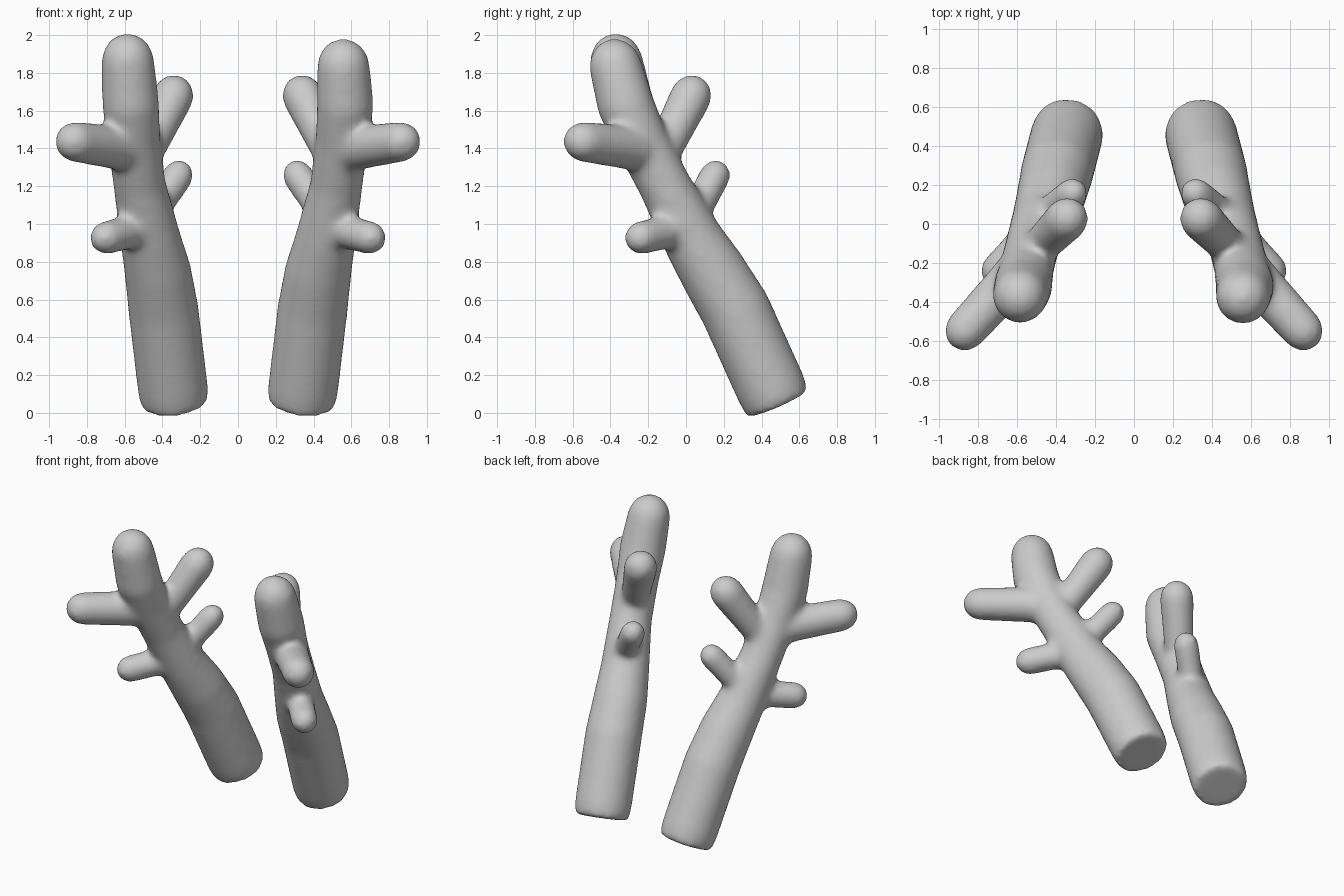
import bpy, bmesh, math
from mathutils import Vector

if "Cube" in bpy.data.objects:
    bpy.data.objects.remove(bpy.data.objects["Cube"])

SIDES = 24


def limb(bm, pts):
    """Tapered tube through (x, y, z, radius) points: flat start, domed end."""
    path = [(Vector(p[:3]), p[3]) for p in pts]
    end, r = path[-1]
    d = (end - path[-2][0]).normalized()
    for a in (20, 40, 60, 80):
        t = math.radians(a)
        path.append((end + d * r * 1.08 * math.sin(t), r * math.cos(t)))
    rings = []
    for i, (c, r) in enumerate(path):
        t = (path[min(i + 1, len(path) - 1)][0] - path[max(i - 1, 0)][0]).normalized()
        u = t.cross(Vector((0.55, -0.83, 0.05))).normalized()
        v = t.cross(u)
        rings.append([bm.verts.new(c + r * (u * math.cos(a) + v * math.sin(a)))
                      for a in (2 * math.pi * k / SIDES for k in range(SIDES))])
    for a, b in zip(rings, rings[1:]):
        for k in range(SIDES):
            n = (k + 1) % SIDES
            bm.faces.new((a[k], a[n], b[n], b[k]))
    bm.faces.new(rings[0][::-1])
    bm.faces.new(rings[-1])


def tine(bm, root, end, r0, r1):
    """Straight branch swelling or tapering from root to rounded end."""
    limb(bm, [(*root, r0), (*end, r1)])


def antler(name, sx, tip):
    bm = bmesh.new()
    # main beam
    limb(bm, [(-0.335, 0.487, 0.045, 0.178), (-0.345, 0.45, 0.13, 0.187),
              (-0.395, 0.26, 0.55, 0.187), (-0.425, 0.14, 0.75, 0.178),
              (-0.465, 0.03, 0.93, 0.16), (-0.52, -0.11, 1.2, 0.14),
              (-0.55, -0.23, 1.43, 0.14), (-0.568, -0.32, 1.63, 0.152), tip])
    # forward tines
    tine(bm, (-0.55, -0.2, 1.39), (-0.86, -0.54, 1.435), 0.12, 0.108)
    tine(bm, (-0.48, 0.0, 0.98), (-0.695, -0.235, 0.928), 0.09, 0.09)
    # rear tines
    tine(bm, (-0.525, -0.16, 1.3), (-0.345, 0.025, 1.675), 0.09, 0.112)
    tine(bm, (-0.475, 0.03, 1.02), (-0.318, 0.153, 1.255), 0.08, 0.084)
    for v in bm.verts:
        v.co.x *= sx
    bmesh.ops.recalc_face_normals(bm, faces=bm.faces)
    me = bpy.data.meshes.new(name)
    bm.to_mesh(me)
    bm.free()
    ob = bpy.data.objects.new(name, me)
    bpy.context.collection.objects.link(ob)
    # fuse limbs and soften the joints
    rm = ob.modifiers.new("fuse", 'REMESH')
    rm.mode = 'VOXEL'
    rm.voxel_size = 0.018
    rm.use_smooth_shade = True
    sm = ob.modifiers.new("soften", 'SMOOTH')
    sm.factor = 0.5
    sm.iterations = 22
    return ob


antler("left_antler", 1, (-0.583, -0.368, 1.86, 0.141))
antler("right_antler", -1, (-0.558, -0.372, 1.832, 0.141))
